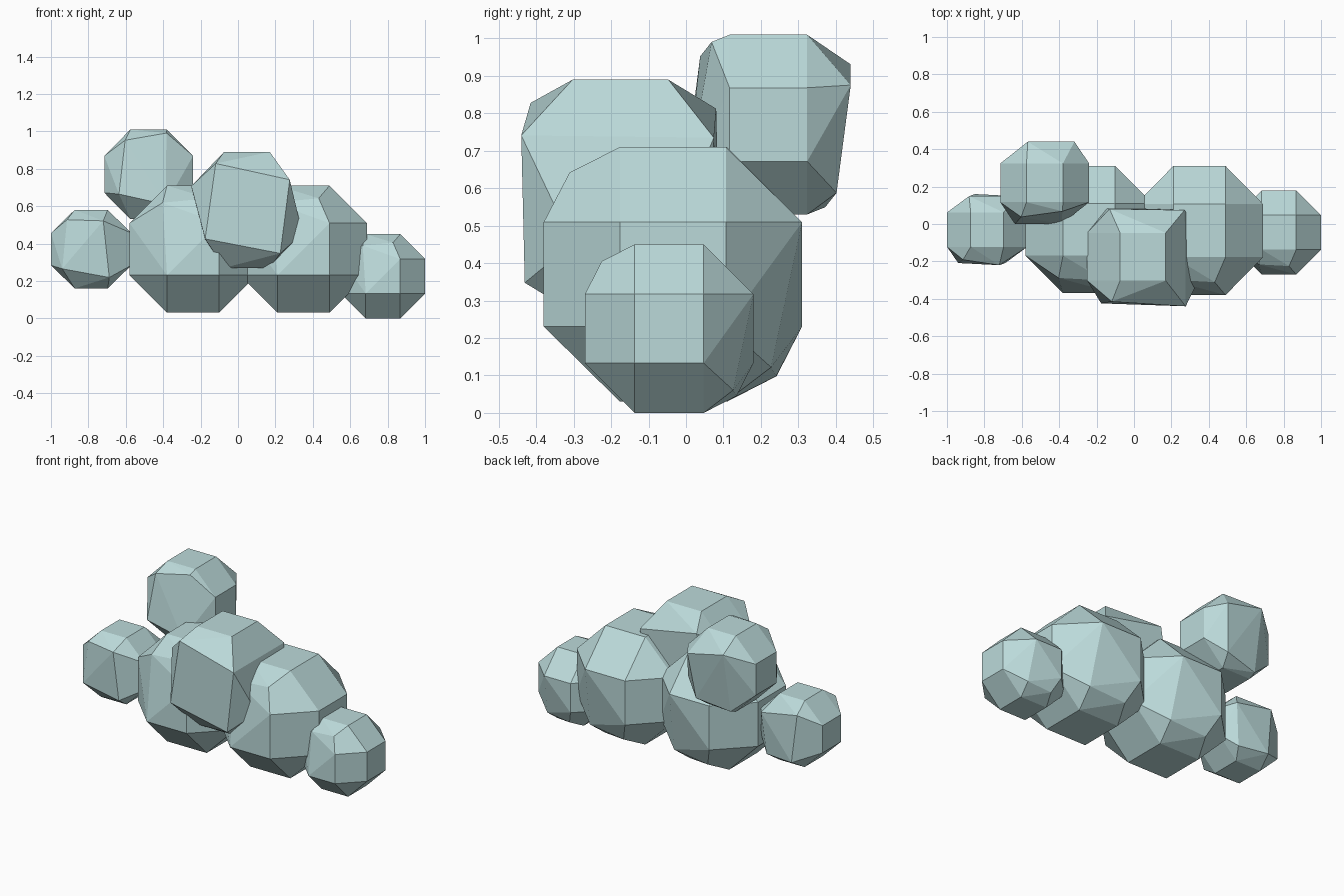
import bpy, bmesh
from mathutils import Vector
from itertools import product

if "Cube" in bpy.data.objects:
    bpy.data.objects.remove(bpy.data.objects["Cube"])

A = 0.41  # half-width of a flat facet relative to the puff radius


def facet_points():
    # corners of an evenly chamfered cube
    pts = []
    for axis in range(3):
        for signs in product((-1, 1), repeat=3):
            pts.append(Vector([s * (1 if i == axis else A) for i, s in enumerate(signs)]))
    return pts


def puff(name, lo, hi, extra, drop):
    # faceted ball: chamfered cube, some corners swapped for others, fitted to its extent
    pts = [p for p in facet_points() if not drop(p)]
    for e in extra:
        pts += [Vector(e), -Vector(e)]
    mid = [(max(p[i] for p in pts) + min(p[i] for p in pts)) / 2 for i in range(3)]
    half = [(max(p[i] for p in pts) - min(p[i] for p in pts)) / 2 for i in range(3)]
    bm = bmesh.new()
    for p in pts:
        bm.verts.new([(lo[i] + hi[i]) / 2 + (p[i] - mid[i]) / half[i] * (hi[i] - lo[i]) / 2
                      for i in range(3)])
    res = bmesh.ops.convex_hull(bm, input=bm.verts[:])
    loose = [v for v in bm.verts if not v.link_faces]
    bmesh.ops.delete(bm, geom=loose, context='VERTS')
    bmesh.ops.dissolve_limit(bm, angle_limit=0.07, verts=bm.verts[:], edges=bm.edges[:])
    bmesh.ops.recalc_face_normals(bm, faces=bm.faces[:])
    mesh = bpy.data.meshes.new(name)
    bm.to_mesh(mesh)
    bm.free()
    ob = bpy.data.objects.new(name, mesh)
    bpy.context.collection.objects.link(ob)
    mat = bpy.data.materials.get("pale_teal") or bpy.data.materials.new("pale_teal")
    mat.diffuse_color = (0.50, 0.70, 0.70, 1)
    mat.use_nodes = True
    mat.node_tree.nodes["Principled BSDF"].inputs["Base Color"].default_value = mat.diffuse_color
    mesh.materials.append(mat)
    return ob


# upright puffs share one facet pattern
upright = [(-0.48, -0.76, 0.73), (0.24, -0.8, 0.8)]
upright_drop = lambda p: abs(p.y) == 1 and p.x * p.y > 0 and p.z * p.y < 0
puff("large_right_puff", (0.01, -0.38, 0.03), (0.69, 0.31, 0.71), upright, upright_drop)
puff("large_left_puff", (-0.58, -0.37, 0.03), (0.10, 0.31, 0.71), upright, upright_drop)
puff("small_right_puff", (0.55, -0.27, 0.0), (1.0, 0.18, 0.45), upright, upright_drop)

# tilted puffs have a skewed front and back facet
no_front = lambda p: abs(p.y) == 1
puff("front_puff", (-0.25, -0.44, 0.27), (0.345, 0.09, 0.89),
     [(-0.56, -0.77, 0.8), (0.77, -0.85, 0.52), (0.6, -0.82, -0.75), (-0.75, -0.8, -0.5)],
     lambda p: abs(p.y) == 1 or (abs(p.x) == 1 and p.x * p.z > 0))
puff("small_left_puff", (-1.0, -0.22, 0.16), (-0.57, 0.16, 0.58),
     [(-0.6, -0.72, 0.75), (0.3, -0.85, 0.72), (0.45, -0.8, -0.72), (-0.72, -0.8, -0.5)], no_front)
puff("upper_left_puff", (-0.715, 0.0, 0.53), (-0.24, 0.44, 1.01),
     [(-0.53, -0.72, 0.76), (0.4, -0.6, 0.92), (0.38, -0.87, -0.67), (-0.67, -0.87, -0.44)], no_front)
